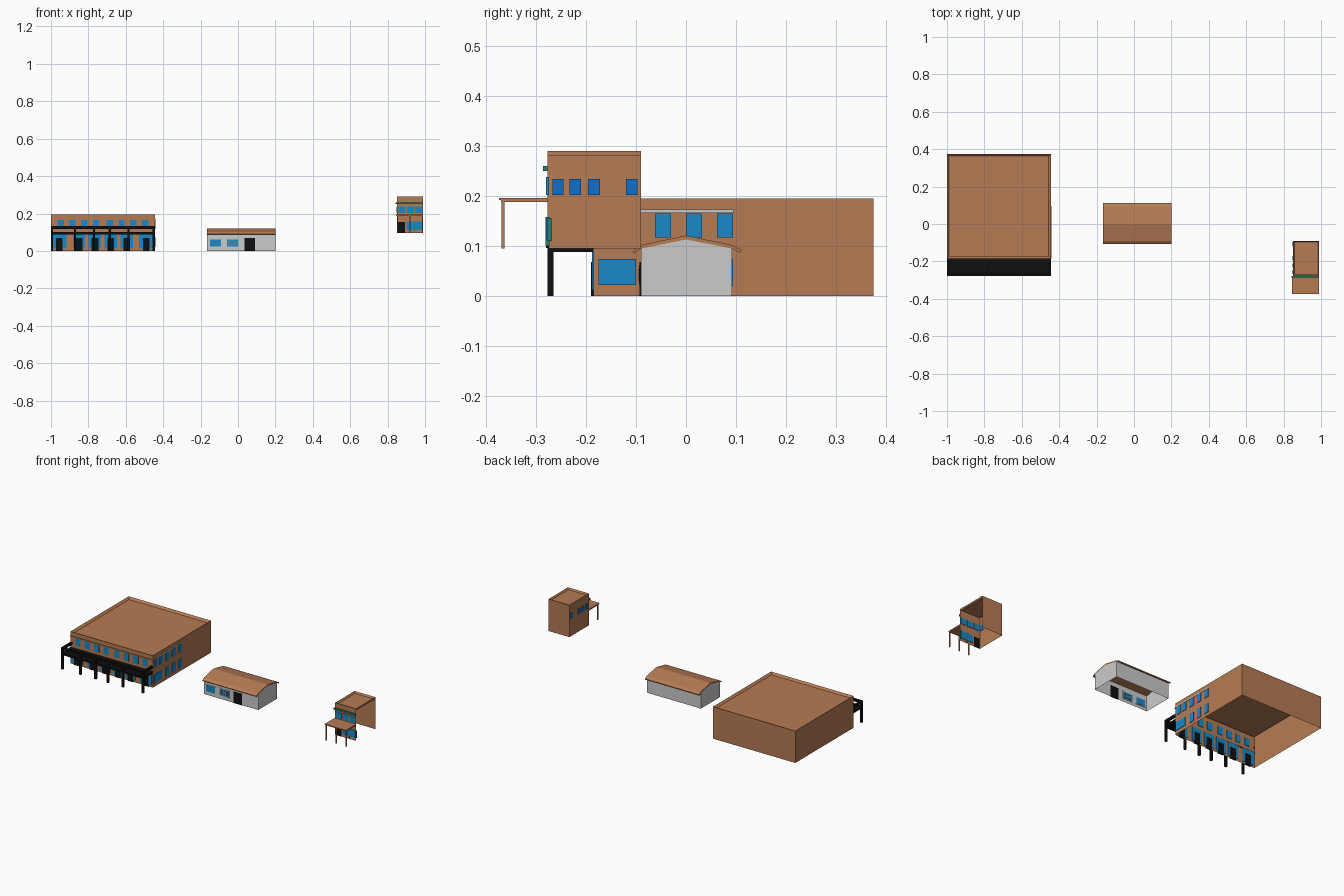
import bpy, bmesh

if "Cube" in bpy.data.objects:
    bpy.data.objects.remove(bpy.data.objects["Cube"])


def material(name, rgb):
    m = bpy.data.materials.new(name)
    m.diffuse_color = (*rgb, 1)
    m.use_nodes = True
    m.node_tree.nodes["Principled BSDF"].inputs["Base Color"].default_value = m.diffuse_color
    return m


BROWN = material("brown", (0.47, 0.20, 0.09))
BLUE = material("blue", (0.01, 0.25, 0.58))
DEEP = material("deep_blue", (0.005, 0.16, 0.6))
BLACK = material("black", (0.005, 0.005, 0.005))
GREEN = material("green", (0.02, 0.22, 0.16))


def finish(name, bm, mat=None):
    bm.normal_update()
    me = bpy.data.meshes.new(name)
    bm.to_mesh(me)
    bm.free()
    ob = bpy.data.objects.new(name, me)
    bpy.context.collection.objects.link(ob)
    if mat:
        me.materials.append(mat)
    return ob


def cube(x, y, z):
    bm = bmesh.new()
    bmesh.ops.create_cube(bm, size=1)
    for v in bm.verts:
        v.co = [a[0] + (c + 0.5) * (a[1] - a[0]) for a, c in zip((x, y, z), v.co)]
    bm.normal_update()
    return bm


def box(name, x, y, z, mat=None):
    return finish(name, cube(x, y, z), mat)


def shell(name, x, y, z, rim, drop, open_right=False):
    """Thin walled block, open below, with a sunken flat roof."""
    bm = cube(x, y, z)
    gone = [f for f in bm.faces if f.normal.z < -0.9 or (open_right and f.normal.x > 0.9)]
    bmesh.ops.delete(bm, geom=gone, context='FACES_ONLY')
    top = max(bm.faces, key=lambda f: f.normal.z)
    if open_right:
        # closed roof slab so the rim has four sides
        bmesh.ops.delete(bm, geom=[top], context='FACES_ONLY')
        finish(name + "_walls", bm, BROWN)
        bm = cube(x, y, (z[1] - drop, z[1]))
        bmesh.ops.delete(bm, geom=[f for f in bm.faces if f.normal.z < -0.9], context='FACES_ONLY')
        top = max(bm.faces, key=lambda f: f.normal.z)
    bmesh.ops.inset_region(bm, faces=[top], thickness=rim, use_boundary=True)
    for v in top.verts:
        v.co.z -= drop
    return finish(name, bm, BROWN)


def front_pane(name, xc, w, z, y, mat, t=0.003):
    return box(name, (xc - w / 2, xc + w / 2), (y - t, y + t), z, mat)


def side_pane(name, y, z, x, mat, t=0.003):
    return box(name, (x - t, x + t), y, z, mat)


def extrude_x(name, pts, x0, x1, mat=None, skip_edges=()):
    """Extrude a closed y-z profile along x."""
    bm = bmesh.new()
    a = [bm.verts.new((x0, *p)) for p in pts]
    b = [bm.verts.new((x1, *p)) for p in pts]
    bm.faces.new(a[::-1])
    bm.faces.new(b)
    n = len(pts)
    for i in range(n):
        if i not in skip_edges:
            j = (i + 1) % n
            bm.faces.new((a[i], a[j], b[j], b[i]))
    bmesh.ops.recalc_face_normals(bm, faces=bm.faces[:])
    return finish(name, bm, mat)


# --- Large hall ---
X0, X1, YF = -1.0, -0.445, -0.185
shell("hall", (X0, X1), (YF, 0.375), (0, 0.195), 0.017, 0.012)
box("hall_front_cornice", (X0, X1), (YF - 0.006, YF), (0.165, 0.17), BROWN)

# front storefront and upper windows
for i, xc in enumerate((-0.955, -0.85, -0.765, -0.68, -0.595, -0.49)):
    w = 0.078 if i in (0, 5) else 0.066
    front_pane(f"hall_shop_window_{i}", xc, w, (0.012, 0.095), YF, BLUE)
    front_pane(f"hall_door_{i}", xc, 0.036, (0, 0.068), YF, BLACK, 0.005)
for i, dx in enumerate((0.037, 0.1, 0.163, 0.226)):
    for s in (-1, 1):
        front_pane(f"hall_upper_window_{i}_{s}", (X0 + X1) / 2 + s * dx, 0.034,
                   (0.118, 0.165), YF, BLUE)

# right side windows
for i, y in enumerate((-0.17, -0.122, -0.062, 0.0, 0.062)):
    side_pane(f"hall_side_window_{i}", (y, y + 0.032), (0.117, 0.165), X1, BLUE)
    if i > 1:
        side_pane(f"hall_side_low_window_{i}", (y, y + 0.032), (0.02, 0.075), X1, BLUE)
side_pane("hall_side_shop_window", (-0.175, -0.1), (0.022, 0.074), X1, BLUE)
side_pane("hall_side_lintel", (YF, 0.095), (0.166, 0.173), X1, None)

# balcony with rails and posts
YB = -0.277
box("balcony_deck", (X0, X1), (YB, YF), (0.088, 0.1), BLACK)
box("balcony_front_rail", (X0, X1), (YB, YB + 0.012), (0.118, 0.132), BLACK)
for s, x in (("left", X0), ("right", X1 - 0.012)):
    box(f"balcony_{s}_rail", (x, x + 0.012), (YB, YF), (0.118, 0.132), BLACK)
for i, x in enumerate((-0.994, -0.872, -0.77, -0.686, -0.585, -0.451)):
    box(f"balcony_post_{i}", (x - 0.006, x + 0.006), (YB, YB + 0.012), (0, 0.12), BLACK)

# --- Small house ---
extrude_x("house_walls", [(-0.09, 0), (-0.09, 0.095), (0, 0.113), (0.092, 0.095), (0.092, 0)],
          -0.165, 0.2, None, skip_edges=(1, 2, 4))
extrude_x("house_roof", [(-0.107, 0.09), (-0.09, 0.102), (0, 0.121), (0.092, 0.102), (0.111, 0.092),
                         (0.109, 0.086), (0.092, 0.095), (0, 0.113), (-0.09, 0.095), (-0.105, 0.085)],
          -0.165, 0.2, BROWN)
for i, xc in enumerate((-0.12, -0.03)):
    front_pane(f"house_window_frame_{i}", xc, 0.07, (0.018, 0.066), -0.09, None, 0.002)
    front_pane(f"house_window_{i}", xc, 0.06, (0.023, 0.061), -0.09, BLUE, 0.004)
for z in (0.031, 0.05):
    front_pane("house_window_bar", -0.03, 0.04, (z, z + 0.004), -0.09, BROWN, 0.006)
for x in (-0.048, -0.012):
    front_pane("house_window_post", x, 0.004, (0.031, 0.054), -0.09, BROWN, 0.006)
front_pane("house_door", 0.063, 0.056, (0, 0.068), -0.09, BLACK)

# --- Raised tower, right side open ---
TX0, TX1, TY = 0.85, 0.99, -0.277
shell("tower", (TX0, TX1), (TY, -0.09), (0.095, 0.29), 0.01, 0.01, open_right=True)
box("tower_cornice", (TX0 - 0.007, TX1), (TY - 0.009, TY), (0.25, 0.26), GREEN)
for i, xc in enumerate((0.876, 0.922, 0.966)):
    front_pane(f"tower_upper_window_{i}", xc, 0.038, (0.202, 0.238), TY, BLUE)
front_pane("tower_door", 0.874, 0.038, (0.096, 0.155), TY, BLACK)
for i, xc in enumerate((0.921, 0.966)):
    front_pane(f"tower_shop_window_{i}", xc, 0.04, (0.112, 0.158), TY, BLUE)
front_pane("tower_shop_frame", 0.9435, 0.005, (0.1, 0.158), TY, GREEN, 0.004)
box("tower_jamb", (TX1 - 0.004, TX1), (TY, TY + 0.009), (0.11, 0.155), GREEN)
for i, (a, b) in enumerate(((-0.267, -0.245), (-0.233, -0.21), (-0.196, -0.172), (-0.12, -0.097))):
    side_pane(f"tower_side_window_{i}", (a, b), (0.202, 0.234), TX0, DEEP)

# canopy in front of the tower
box("canopy", (TX0 - 0.004, TX1), (-0.37, TY), (0.188, 0.196), BROWN)
box("canopy_edge", (TX0 - 0.004, TX1), (-0.374, -0.368), (0.192, 0.196), BROWN)
for i, x in enumerate((0.853, 0.92, 0.987)):
    box(f"canopy_post_{i}", (x - 0.003, x + 0.003), (-0.369, -0.363), (0.095, 0.19), BROWN)
